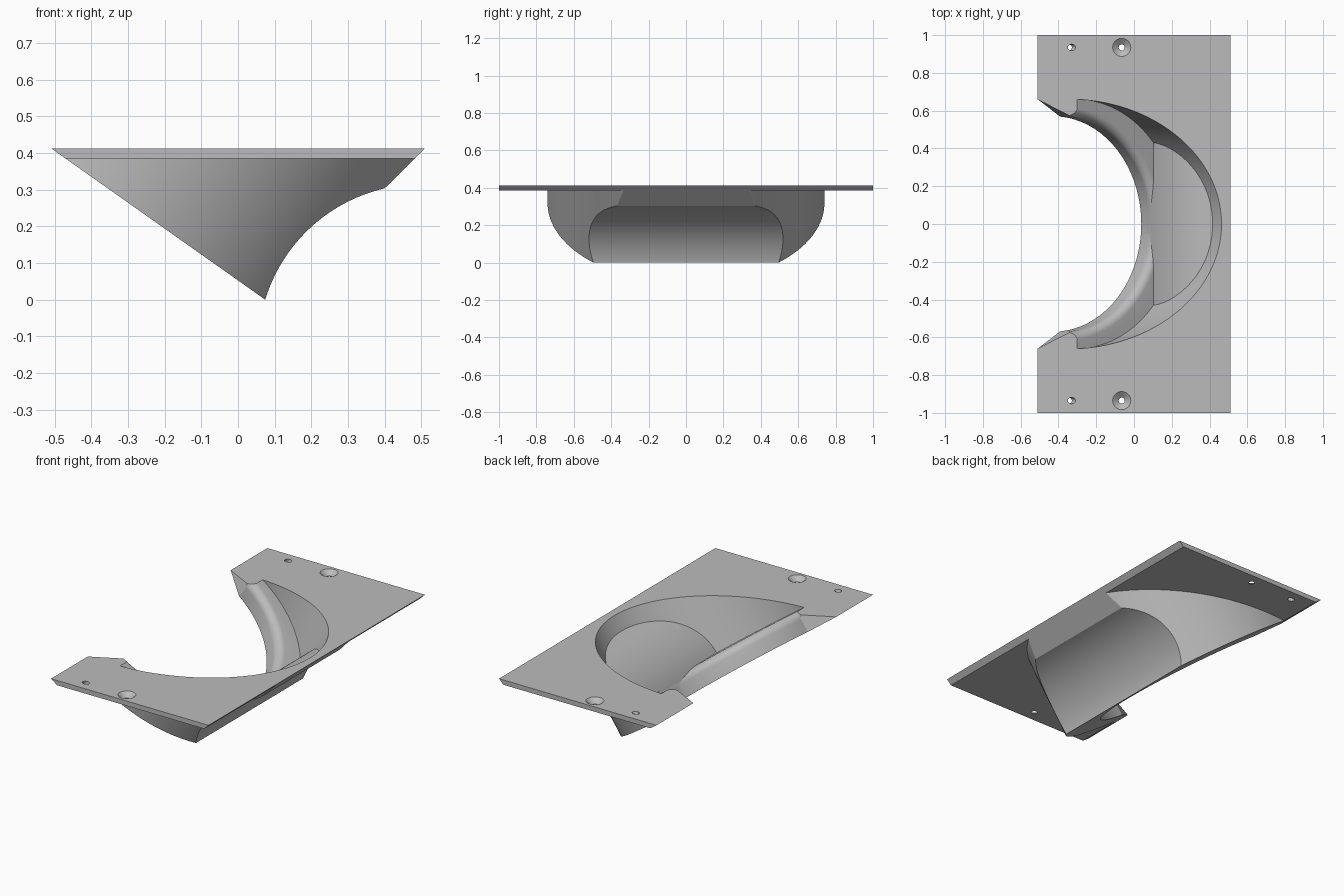
import bpy, bmesh
from math import sin, cos, pi, atan2, radians, hypot
from mathutils import Matrix, Vector

if "Cube" in bpy.data.objects:
    bpy.data.objects.remove(bpy.data.objects["Cube"])

TOP, UNDER, EDGE = 0.413, 0.385, 0.51       # plate top, plate underside, half width
SADDLE = Vector((0.5, -0.13))               # axis of the hollow across the back (x, z)
SADDLE_R, SKIN = 0.445, 0.028
TIP_X = 0.074
TILT = atan2(TOP, TIP_X + EDGE)             # slope of the slanted face

grey = bpy.data.materials.new("plain grey")
grey.use_nodes = True
COLOUR = (0.5, 0.5, 0.5, 1)
grey.diffuse_color = COLOUR
grey.node_tree.nodes["Principled BSDF"].inputs["Base Color"].default_value = COLOUR


def slant_frame(x):
    """Frame standing on the slanted face: local x runs downhill, local z is its normal."""
    z = (TIP_X - x) * TOP / (TIP_X + EDGE)
    return Matrix.Translation((x, 0, z)) @ Matrix.Rotation(TILT, 4, 'Y')


def finish(name, bm, matrix=Matrix()):
    bm.transform(matrix)
    bmesh.ops.recalc_face_normals(bm, faces=bm.faces)
    mesh = bpy.data.meshes.new(name)
    bm.to_mesh(mesh)
    bm.free()
    mesh.materials.append(grey)
    obj = bpy.data.objects.new(name, mesh)
    bpy.context.collection.objects.link(obj)
    return obj


def extrude(name, points, depth, matrix=Matrix()):
    """Extrude a closed outline given in 3D along the depth vector."""
    bm = bmesh.new()
    face = bm.faces.new([bm.verts.new(p) for p in points])
    new = bmesh.ops.extrude_face_region(bm, geom=[face])["geom"]
    bmesh.ops.translate(bm, vec=depth, verts=[v for v in new if isinstance(v, bmesh.types.BMVert)])
    return finish(name, bm, matrix)


def across(name, outline, half):
    """Extrude an (x, z) outline symmetrically along y."""
    return extrude(name, [(x, -half, z) for x, z in outline], (0, 2 * half, 0))


def turned(name, profile, matrix, sides=128):
    """Closed solid of revolution from (radius, height) points."""
    bm = bmesh.new()
    rings = [[bm.verts.new((r * cos(2 * pi * i / sides), r * sin(2 * pi * i / sides), h))
              for i in range(sides)] for r, h in profile]
    for a, b in zip(rings, rings[1:]):
        for i in range(sides):
            j = (i + 1) % sides
            bm.faces.new((a[i], a[j], b[j], b[i]))
    bm.faces.new(rings[0])
    bm.faces.new(rings[-1])
    return finish(name, bm, matrix)


def cut(target, cutter, keep=False):
    mod = target.modifiers.new("cut", 'BOOLEAN')
    mod.operation, mod.solver, mod.object = 'DIFFERENCE', 'EXACT', cutter
    bpy.context.view_layer.objects.active = target
    bpy.ops.object.modifier_apply(modifier=mod.name)
    if not keep:
        bpy.data.objects.remove(cutter)


# Wedge: slanted face, hollow back, bevelled back edge
start = atan2(-SADDLE.y, TIP_X - SADDLE.x)
end = atan2(0.304 - SADDLE.y, 0.4 - SADDLE.x)
arc = [SADDLE + SADDLE_R * Vector((cos(a), sin(a)))
       for a in (start + (end - start) * i / 40 for i in range(41))]
body = across("tilted_port_bracket", [(-EDGE, TOP)] + arc + [(EDGE, TOP)], 1)

# Below the plate only a round housing square to the slanted face remains
housing_frame = slant_frame(-0.375)
surround = across("surround", [(-1, UNDER), (1, UNDER), (1, -1), (-1, -1)], 1.5)
cut(surround, turned("housing", [(0.74, -1), (0.74, 2)], housing_frame))
cut(body, surround)

# Thin skin kept over the hollow back
skin = across("skin", [SADDLE + (SADDLE_R + SKIN) * Vector((cos(2 * pi * i / 160), sin(2 * pi * i / 160)))
                       for i in range(160)], 1.5)
LEDGE = 0.12
cavity = turned("cavity", [(0.66, LEDGE), (0.62, 0.7)], housing_frame)
cut(cavity, skin, keep=True)
cut(body, cavity)

# Port with a rounded inner lip, flaring straight out toward the open edge
port_frame = slant_frame(-0.427)
PORT, LIP = 0.57, 0.045
lip = [(PORT + LIP * (1 - cos(a)), LEDGE - LIP + LIP * sin(a))
       for a in (pi / 2 * i / 10 for i in range(11))]
port = turned("port", [(PORT, -0.2)] + lip + [(PORT + LIP, LEDGE + 0.002)], port_frame)
cut(port, skin)
cut(body, port)
near, far = (0.045, 0.568), (-0.5, 0.911)
flare = [(near[0], -near[1], -0.3), (near[0], near[1], -0.3),
         (far[0], far[1], -0.3), (far[0], -far[1], -0.3)]
cut(body, extrude("flare", flare, (0, 0, 0.8), port_frame))

# Countersunk screw holes and tilted pin holes
for side in (-1, 1):
    at = Matrix.Translation((-0.065, 0.935 * side, TOP))
    cut(body, turned("screw_hole", [(0.016, -0.1), (0.016, -0.026), (0.048, 0), (0.048, 0.05)], at, 32))
    at = Matrix.Translation((-0.33, 0.935 * side, TOP)) @ Matrix.Rotation(TILT, 4, 'Y')
    cut(body, turned("pin_hole", [(0.017, -0.1), (0.017, 0.1)], at, 24))

bpy.ops.object.select_all(action='DESELECT')
body.select_set(True)
bpy.context.view_layer.objects.active = body
bpy.ops.object.shade_smooth_by_angle(angle=radians(25))
